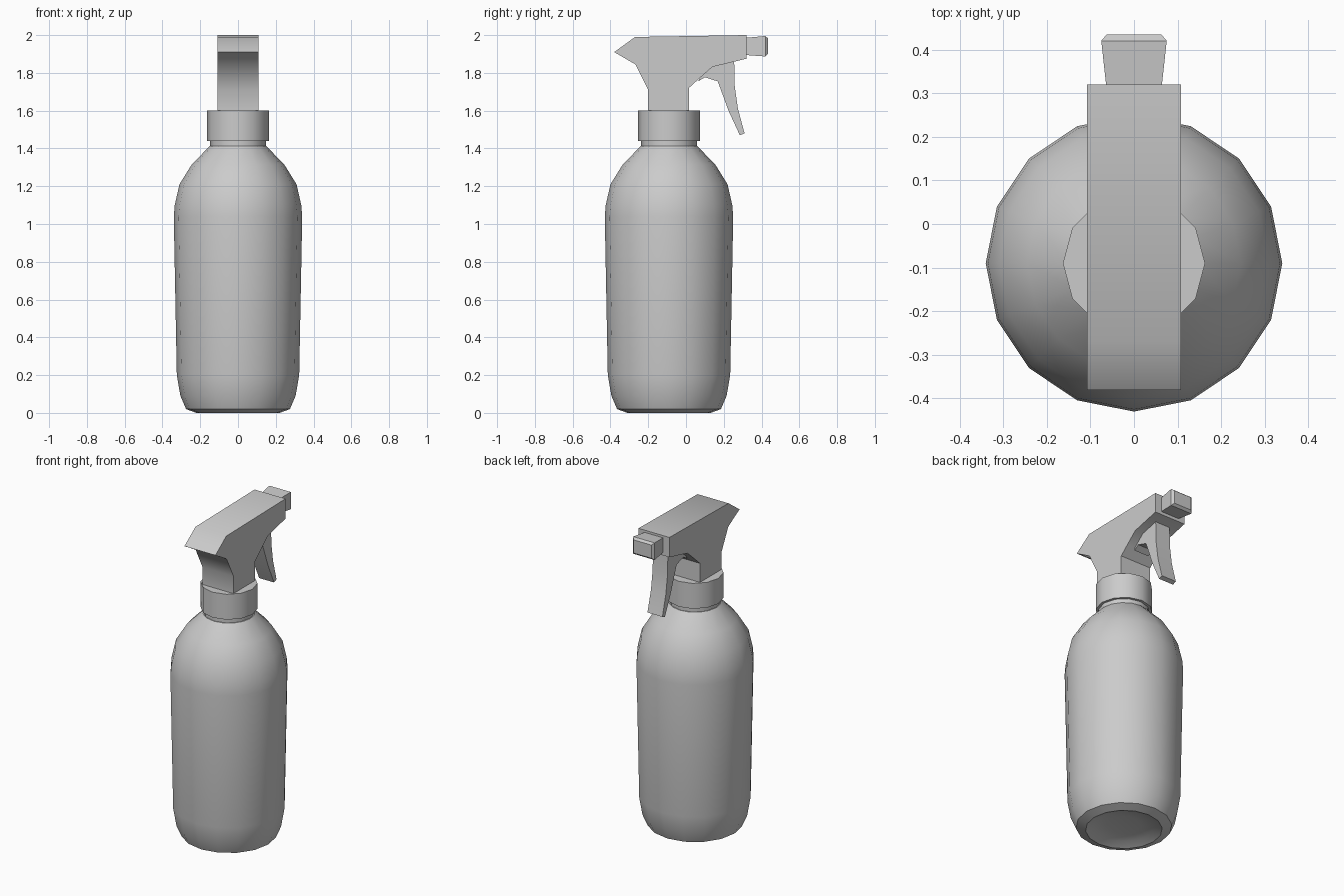
import bpy, bmesh
from math import cos, sin, pi, radians

if "Cube" in bpy.data.objects:
    bpy.data.objects.remove(bpy.data.objects["Cube"])

AXIS_Y = -0.09  # bottle axis


def finish(name, bm, angle=40):
    bmesh.ops.recalc_face_normals(bm, faces=bm.faces)
    me = bpy.data.meshes.new(name)
    bm.to_mesh(me)
    bm.free()
    ob = bpy.data.objects.new(name, me)
    bpy.context.collection.objects.link(ob)
    bpy.ops.object.select_all(action='DESELECT')
    ob.select_set(True)
    bpy.context.view_layer.objects.active = ob
    bpy.ops.object.shade_smooth_by_angle(angle=radians(angle))
    return ob


def bridge(bm, rings):
    for a, b in zip(rings, rings[1:]):
        n = len(a)
        for i in range(n):
            bm.faces.new((a[i], a[(i + 1) % n], b[(i + 1) % n], b[i]))
    bm.faces.new(rings[0])
    bm.faces.new(rings[-1])


def lathe(name, profile, sides):
    bm = bmesh.new()
    bridge(bm, [[bm.verts.new((r * cos(2 * pi * i / sides),
                               AXIS_Y + r * sin(2 * pi * i / sides), z))
                 for i in range(sides)] for r, z in profile])
    return finish(name, bm)


def side_plate(name, outline, half):
    # (y, z) outline extruded across x
    bm = bmesh.new()
    bridge(bm, [[bm.verts.new((x, y, z)) for y, z in outline] for x in (-half, half)])
    return finish(name, bm)


# Bottle body with a dished base
lathe("bottle", [(0.10, 0.03), (0.17, 0.02), (0.22, 0.0), (0.275, 0.02), (0.305, 0.09),
                 (0.324, 0.2), (0.34, 1.04), (0.335, 1.1), (0.31, 1.21),
                 (0.245, 1.315), (0.15, 1.412)], 16)

# Neck and screw collar
lathe("neck", [(0.147, 1.40), (0.147, 1.45)], 12)
lathe("collar", [(0.163, 1.44), (0.163, 1.6)], 12)

# Spray head
side_plate("spray_head", [(-0.38, 1.91), (-0.27, 1.99), (0.32, 2.0), (0.32, 1.875),
                          (0.14, 1.832), (0.07, 1.77), (0.015, 1.72), (0.015, 1.59),
                          (-0.2, 1.59), (-0.2, 1.71), (-0.268, 1.845)], 0.108)

# Trigger
side_plate("trigger", [(0.14, 1.835), (0.255, 1.865), (0.258, 1.73), (0.275, 1.61),
                       (0.31, 1.48), (0.285, 1.47), (0.225, 1.6), (0.168, 1.755),
                       (0.10, 1.777), (0.065, 1.755), (0.07, 1.77)], 0.052)

# Nozzle: flared box with a chamfered tip
bm = bmesh.new()
bridge(bm, [[bm.verts.new((x, y, z)) for x, z in ((-h, lo), (h, lo), (h, hi), (-h, hi))]
            for y, h, lo, hi in ((0.31, 0.063, 1.895, 1.985), (0.42, 0.075, 1.887, 1.995),
                                 (0.434, 0.063, 1.9, 1.983))])
finish("nozzle", bm, 20)
